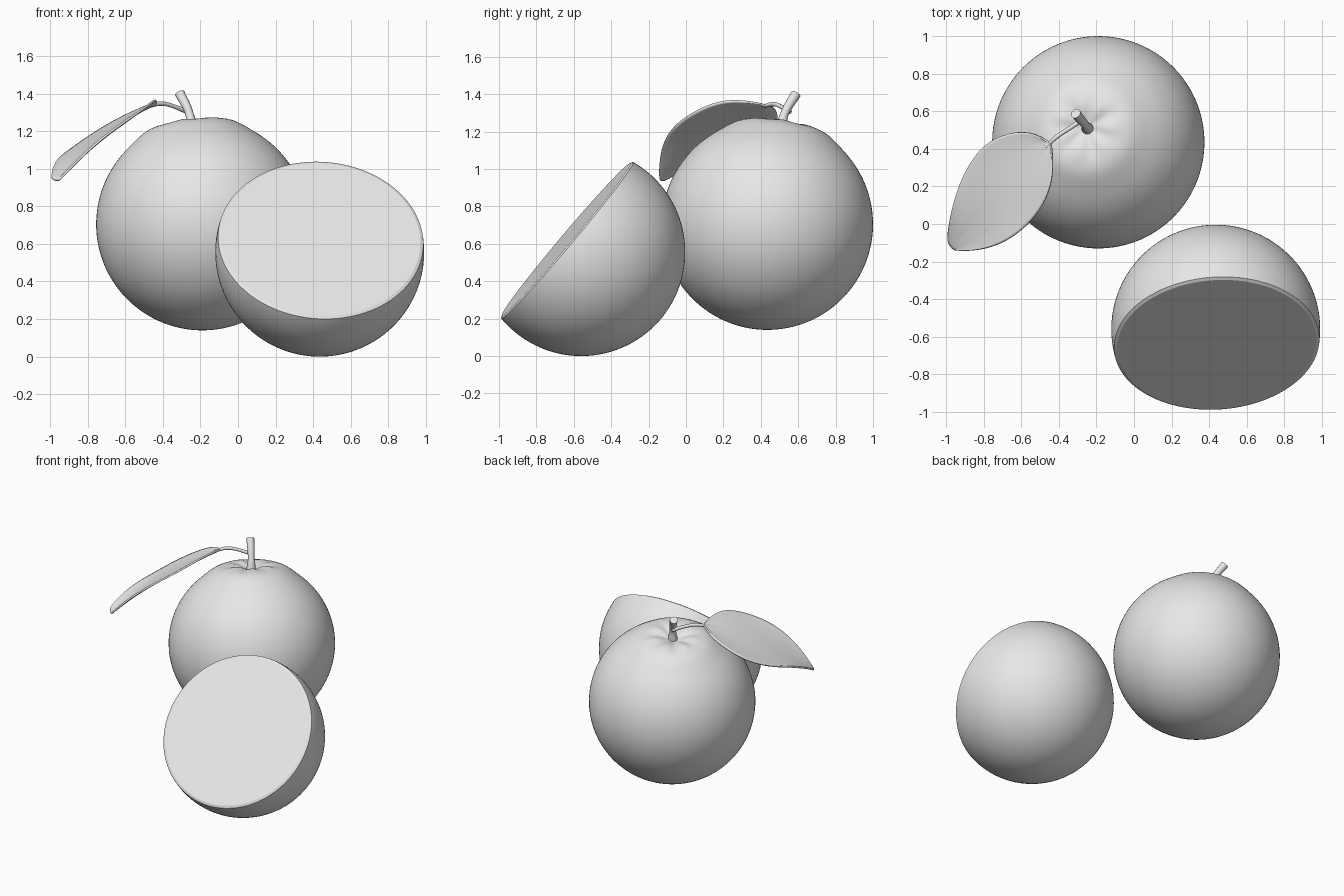
import bpy, bmesh, math
from mathutils import Vector

if "Cube" in bpy.data.objects:
    bpy.data.objects.remove(bpy.data.objects["Cube"])

grey = bpy.data.materials.new("light grey")
grey.diffuse_color = (0.8, 0.8, 0.8, 1)
grey.use_nodes = True
grey.node_tree.nodes["Principled BSDF"].inputs["Base Color"].default_value = grey.diffuse_color


def finish(bm, name, angle=40):
    me = bpy.data.meshes.new(name)
    bm.normal_update()
    bm.to_mesh(me)
    bm.free()
    ob = bpy.data.objects.new(name, me)
    bpy.context.collection.objects.link(ob)
    me.materials.append(grey)
    bpy.ops.object.select_all(action='DESELECT')
    ob.select_set(True)
    bpy.context.view_layer.objects.active = ob
    bpy.ops.object.shade_smooth_by_angle(angle=math.radians(angle))
    return ob


def tube(name, pts, radii):
    cu = bpy.data.curves.new(name, 'CURVE')
    cu.dimensions = '3D'
    cu.bevel_depth = 1
    cu.bevel_resolution = 4
    cu.use_fill_caps = True
    sp = cu.splines.new('BEZIER')
    sp.bezier_points.add(len(pts) - 1)
    for p, co, r in zip(sp.bezier_points, pts, radii):
        p.co, p.radius = co, r
        p.handle_left_type = p.handle_right_type = 'AUTO'
    cu.materials.append(grey)
    ob = bpy.data.objects.new(name, cu)
    bpy.context.collection.objects.link(ob)
    return ob


# Whole fruit: sphere with a creased dimple around the stem
bm = bmesh.new()
bmesh.ops.create_uvsphere(bm, u_segments=96, v_segments=96, radius=0.565)
axis = Vector((-0.07, 0.085, 0.55)).normalized()
turn = Vector((0, 0, 1)).rotation_difference(axis)
for v in bm.verts:
    d = v.co.normalized()
    a = math.acos(max(-1, min(1, d.z)))
    phi = math.atan2(d.y, d.x)
    ripple = math.cos(7 * phi) + 0.5 * math.cos(4 * phi + 1)
    dent = 0.05 * math.exp(-(a / 0.16) ** 2)
    bulge = 0.012 * math.exp(-((a - 0.42) / 0.15) ** 2)
    crease = 0.005 * ripple * math.exp(-((a - 0.22) / 0.11) ** 2)
    v.co = turn @ (d * (0.565 - dent + bulge + crease))
    v.co += Vector((-0.19, 0.435, 0.705))
finish(bm, "whole_fruit", 60)

# Cut fruit: sphere sliced past its middle, with a softened peel rim
bm = bmesh.new()
n = Vector((0.053, -0.764, 0.645)).normalized()
bmesh.ops.create_uvsphere(bm, u_segments=96, v_segments=64, radius=0.556)
bmesh.ops.rotate(bm, verts=bm.verts, cent=(0, 0, 0),
                 matrix=Vector((0, 0, 1)).rotation_difference(n).to_matrix())
cut = bmesh.ops.bisect_plane(bm, geom=bm.verts[:] + bm.edges[:] + bm.faces[:],
                             plane_co=n * 0.098, plane_no=n, clear_outer=True)
rim = [e for e in cut["geom_cut"] if isinstance(e, bmesh.types.BMEdge)]
face = bmesh.ops.contextual_create(bm, geom=rim)["faces"]
bmesh.ops.recalc_face_normals(bm, faces=bm.faces)
bmesh.ops.inset_region(bm, faces=face, thickness=0.016)
for v in face[0].verts:
    v.co += n * 0.008
bmesh.ops.translate(bm, verts=bm.verts, vec=(0.435, -0.56, 0.556))
finish(bm, "cut_fruit", 20)

# Stem and leaf stalk
tube("stem", [(-0.245, 0.505, 1.2), (-0.258, 0.525, 1.29), (-0.31, 0.588, 1.402)],
     [0.034, 0.022, 0.027])
tube("leaf_stalk", [(-0.275, 0.555, 1.305), (-0.35, 0.505, 1.335),
                    (-0.41, 0.465, 1.347), (-0.47, 0.41, 1.333)],
     [0.013, 0.011, 0.012, 0.009])

# Leaf: loft through left edge, midrib and right edge
mid = [(-.45, .43, 1.345), (-.50, .38, 1.315), (-.58, .30, 1.27), (-.69, .18, 1.20),
       (-.80, .06, 1.11), (-.90, -.05, 1.01), (-.965, -.13, .94)]
left = [(-.46, .44, 1.345), (-.53, .485, 1.315), (-.64, .495, 1.265), (-.79, .44, 1.175),
        (-.90, .29, 1.095), (-.97, .10, 1.045), (-1.0, -.09, .96)]
right = [(-.44, .42, 1.345), (-.43, .31, 1.365), (-.445, .18, 1.365), (-.52, .04, 1.305),
         (-.65, -.08, 1.22), (-.80, -.14, 1.10), (-.94, -.145, .955)]
bm = bmesh.new()
rows = []
for l, m, r in zip(left, mid, right):
    l, m, r = Vector(l), Vector(m), Vector(r)
    sag = Vector((0, 0, -0.008))
    rows.append([bm.verts.new(c) for c in
                 (l, (l + m) / 2 + sag, m, (m + r) / 2 + sag, r)])
for a, b in zip(rows, rows[1:]):
    for i in range(4):
        bm.faces.new((a[i], b[i], b[i + 1], a[i + 1]))
bmesh.ops.recalc_face_normals(bm, faces=bm.faces)
crease = bm.edges.layers.float.new("crease_edge")
for a, b in zip(rows, rows[1:]):
    bm.edges.get((a[2], b[2]))[crease] = 0.7
leaf = finish(bm, "leaf", 60)
sub = leaf.modifiers.new("smooth", 'SUBSURF')
sub.levels = sub.render_levels = 3
sol = leaf.modifiers.new("thickness", 'SOLIDIFY')
sol.thickness = 0.012
sol.offset = 0
